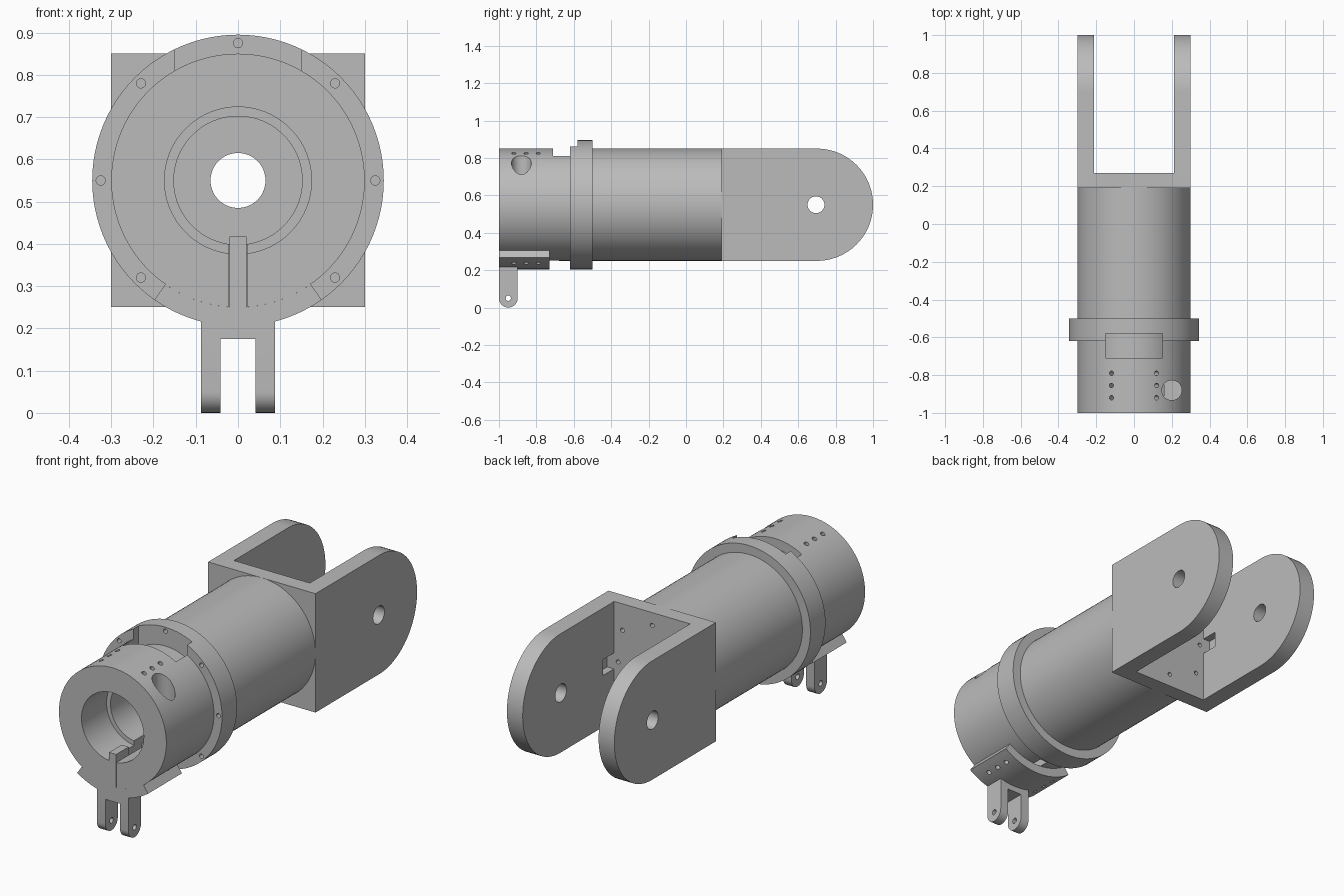
import bpy, bmesh
from math import sin, cos, pi, radians
from mathutils import Vector, Matrix

cube = bpy.data.objects.get("Cube")
if cube:
    bpy.data.objects.remove(cube, do_unlink=True)

AXIS = 0.55      # height of the tube axis
R = 0.30         # tube radius
RIM = 0.345      # collar and bracket radius
BORE = 0.152

steel = bpy.data.materials.new("grey_metal")
steel.use_nodes = True
grey = (0.5, 0.5, 0.5, 1)
steel.diffuse_color = grey
steel.node_tree.nodes["Principled BSDF"].inputs["Base Color"].default_value = grey


def finish(name, bm):
    bmesh.ops.recalc_face_normals(bm, faces=bm.faces)
    mesh = bpy.data.meshes.new(name)
    bm.to_mesh(mesh)
    bm.free()
    mesh.materials.append(steel)
    obj = bpy.data.objects.new(name, mesh)
    bpy.context.collection.objects.link(obj)
    return obj


def prism(name, outline, direction):
    """Extrude a closed outline of 3D points along a direction."""
    bm = bmesh.new()
    face = bm.faces.new([bm.verts.new(p) for p in outline])
    new = bmesh.ops.extrude_face_region(bm, geom=[face])["geom"]
    verts = [v for v in new if isinstance(v, bmesh.types.BMVert)]
    bmesh.ops.translate(bm, verts=verts, vec=direction)
    # the first face is kept as the near cap
    if not face.is_valid or len(bm.faces) < len(outline) + 2:
        bm.faces.new([v for v in bm.verts if v not in verts])
    return finish(name, bm)


def box(name, x, y, z):
    outline = [(x[0], y[0], z[0]), (x[1], y[0], z[0]), (x[1], y[1], z[0]), (x[0], y[1], z[0])]
    return prism(name, outline, (0, 0, z[1] - z[0]))


def rod(name, start, end, radius, segments=24):
    a, b = Vector(start), Vector(end)
    bm = bmesh.new()
    turn = (b - a).to_track_quat('Z', 'Y').to_matrix().to_4x4()
    bmesh.ops.create_cone(bm, cap_ends=True, segments=segments, radius1=radius,
                          radius2=radius, depth=(b - a).length,
                          matrix=Matrix.Translation((a + b) / 2) @ turn)
    return finish(name, bm)


def lathe(name, profile, segments=96):
    """Spin closed (radius, y) profile about the tube axis."""
    bm = bmesh.new()
    rings = []
    for i in range(segments):
        t = 2 * pi * i / segments
        rings.append([bm.verts.new((r * sin(t), y, AXIS + r * cos(t))) for r, y in profile])
    n = len(profile)
    for i in range(segments):
        a, b = rings[i], rings[(i + 1) % segments]
        for j in range(n):
            k = (j + 1) % n
            bm.faces.new((a[j], a[k], b[k], b[j]))
    return finish(name, bm)


def combine(target, tool, operation='DIFFERENCE'):
    mod = target.modifiers.new(operation.lower(), 'BOOLEAN')
    mod.operation, mod.object, mod.solver = operation, tool, 'EXACT'
    bpy.context.view_layer.objects.active = target
    bpy.ops.object.modifier_apply(modifier=mod.name)
    bpy.data.objects.remove(tool, do_unlink=True)


def polar(radius, angle, y):
    return (radius * sin(angle), y, AXIS + radius * cos(angle))


# Hollow tube with stepped bore and collar
tube = lathe("tube_with_collar", [
    (0.174, -1), (R, -1), (R, -0.62), (RIM, -0.62), (RIM, -0.5),
    (R, -0.5), (R, 0.19), (BORE, 0.19), (BORE, -0.8), (0.174, -0.8)])

# Shallow window in the top of the tube and collar
window = box("window_cutter", (-0.15, 0.15), (-0.71, -0.58), (AXIS, 1))
combine(window, rod("window_core", (0, -0.9, AXIS), (0, -0.4, AXIS), 0.25, 96))
combine(tube, window)

# Bottom slot and vertical port
combine(tube, box("slot_cutter", (-0.021, 0.021), (-1.1, -0.68), (0.2, 0.42)))
combine(tube, rod("port_cutter", (0.2, -0.88, 0.62), (0.2, -0.88, 1), 0.053, 32))

# Collar bolt holes
for i in range(8):
    a = i * pi / 4
    combine(tube, rod("bolt_cutter", polar(0.325, a, -0.7), polar(0.325, a, -0.54), 0.011, 16))

# Curved bracket plate under the front end
span = [radians(180 - 35 + 70 * i / 24) for i in range(25)]
arc = [polar(RIM, a, -1) for a in span] + [polar(R, a, -1) for a in reversed(span)]
bracket = prism("bracket_plate", arc, (0, 0.27, 0))

# Rows of radial screw holes, above and below
for side in (-1, 1):
    for y in (-0.92, -0.855, -0.79):
        for a in (radians(23.5) * side, pi + radians(25) * side):
            holes = [tube] if cos(a) > 0 else [tube, bracket]
            for part in holes:
                combine(part, rod("screw_cutter", polar(0.23, a, y), polar(0.4, a, y), 0.012, 16))

# Key that passes through the slot into the bore
box("bore_key", (-0.02, 0.02), (-1, -0.9), (0.24, 0.418))

# Clevis: rounded block with a gap that leaves two lugs
tip = [(-0.088, -0.95 + 0.05 * cos(t), 0.05 - 0.05 * sin(t))
       for t in [pi * i / 16 for i in range(17)]]
clevis = prism("clevis_lugs", tip + [(-0.088, -1, 0.225), (-0.088, -0.9, 0.225)], (0.176, 0, 0))
combine(clevis, box("gap_cutter", (-0.041, 0.041), (-1.1, -0.8), (-0.1, 0.175)))
combine(clevis, rod("pin_cutter", (-0.2, -0.95, 0.05), (0.2, -0.95, 0.05), 0.014, 16))

# Rear yoke: rounded block hollowed between two arms
nose = [(-R, 0.7 + R * sin(t), AXIS + R * cos(t)) for t in [pi * i / 48 for i in range(49)]]
yoke = prism("rear_yoke", nose + [(-R, 0.19, AXIS - R), (-R, 0.19, AXIS + R)], (2 * R, 0, 0))
combine(yoke, box("yoke_gap_cutter", (-0.212, 0.212), (0.27, 1.2), (0, 1)))
combine(yoke, rod("pivot_cutter", (-0.5, 0.695, AXIS), (0.5, 0.695, AXIS), 0.045, 32))
combine(yoke, rod("centre_cutter", (0, 0.1, AXIS), (0, 0.4, AXIS), 0.065, 48))

# Small pockets at the roots of the arms
combine(yoke, box("pocket_cutter", (-0.25, 0.25), (0.272, 0.36), (0.51, 0.59)))

# Ring of screw holes in the yoke plate
for i in range(8):
    a = i * pi / 4
    combine(yoke, rod("plate_screw_cutter", polar(0.235, a, 0.21), polar(0.235, a, 0.4), 0.011, 16)
            if abs(sin(a)) < 0.9 else
            rod("plate_screw_cutter", polar(0.19, a, 0.21), polar(0.19, a, 0.3), 0.011, 16))

# Smooth curved walls, keep edges crisp
bpy.ops.object.select_all(action='DESELECT')
for obj in (tube, bracket, clevis, yoke):
    obj.select_set(True)
bpy.context.view_layer.objects.active = tube
bpy.ops.object.shade_smooth_by_angle(angle=radians(30))
